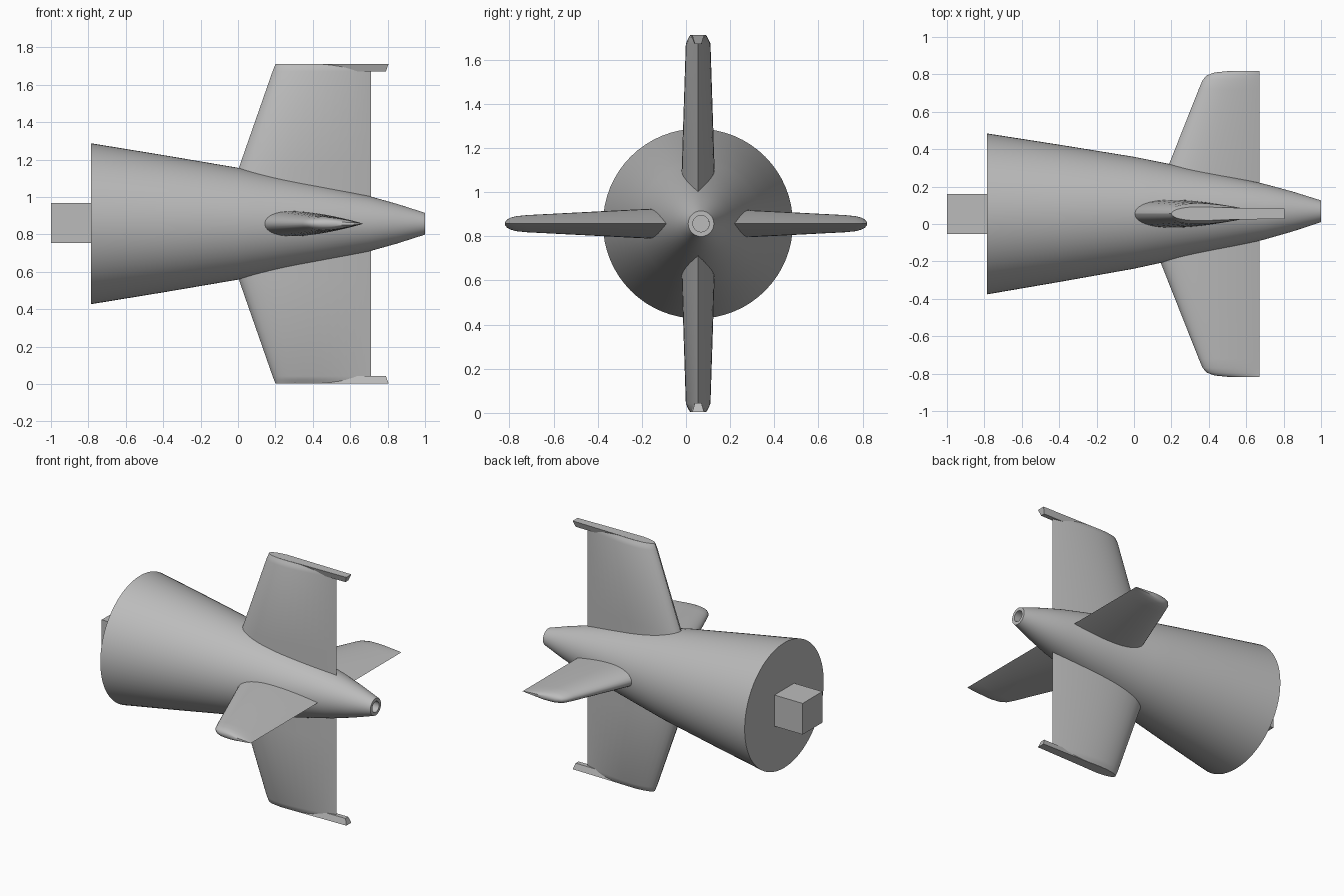
import bpy
import bmesh
import math

if "Cube" in bpy.data.objects:
    bpy.data.objects.remove(bpy.data.objects["Cube"], do_unlink=True)

GREY = (0.5, 0.5, 0.5, 1.0)
grey = bpy.data.materials.new("plain grey")
grey.diffuse_color = GREY
grey.use_nodes = True
grey.node_tree.nodes["Principled BSDF"].inputs["Base Color"].default_value = GREY

AXIS_Z = 0.857
AXIS_Y = 0.055


def loft(name, rings, angle=30):
    """Bridge closed rings of points in order and cap both ends."""
    bm = bmesh.new()
    loops = [[bm.verts.new(p) for p in ring] for ring in rings]
    for a, b in zip(loops, loops[1:]):
        for i in range(len(a)):
            j = (i + 1) % len(a)
            bm.faces.new((a[i], a[j], b[j], b[i]))
    bm.faces.new(loops[0])
    bm.faces.new(loops[-1])
    bmesh.ops.recalc_face_normals(bm, faces=bm.faces)
    mesh = bpy.data.meshes.new(name)
    bm.to_mesh(mesh)
    bm.free()
    mesh.materials.append(grey)
    obj = bpy.data.objects.new(name, mesh)
    bpy.context.collection.objects.link(obj)
    bpy.ops.object.select_all(action="DESELECT")
    obj.select_set(True)
    bpy.context.view_layer.objects.active = obj
    bpy.ops.object.shade_smooth_by_angle(angle=math.radians(angle))
    return obj


def foil(lead, trail, half, count=18):
    """Closed teardrop section as (x, offset) pairs."""
    def thick(t):
        return 10 * half * (0.2969 * math.sqrt(t) - 0.126 * t - 0.3516 * t**2
                            + 0.2843 * t**3 - 0.1036 * t**4)
    ts = [(1 - math.cos(math.pi * i / count)) / 2 for i in range(count + 1)]
    upper = [(lead + (trail - lead) * t, thick(t)) for t in ts]
    lower = [(x, -o) for x, o in upper[-2:0:-1]]
    return upper + lower


def place_upright(x, offset, span, side):
    return (x, AXIS_Y + offset, AXIS_Z + side * span)


def place_flat(x, offset, span, side):
    return (x, side * span, AXIS_Z + offset)


def fin(name, stations, place, side):
    rings = [[place(x, o, s, side) for x, o in foil(lead, trail, half)]
             for s, lead, trail, half in stations]
    return loft(name, rings)


# Tapered body with a shallow hole in its narrow end
body_profile = [(-0.785, 0.43), (-0.4, 0.367), (0.0, 0.299), (0.1, 0.278),
                (0.4, 0.215), (0.7, 0.148), (0.85, 0.106), (1.0, 0.058),
                (1.0, 0.037), (0.95, 0.037)]
SEGMENTS = 64
body_rings = []
for x, r in body_profile:
    centre = 0.054 + 0.014 * (x + 0.785) / 1.785
    turns = [2 * math.pi * i / SEGMENTS for i in range(SEGMENTS)]
    body_rings.append([(x, centre + r * math.cos(a), AXIS_Z + r * math.sin(a))
                       for a in turns])
loft("body", body_rings)

# Block on the wide end
block_rings = [[(x, 0.053 + 0.107 * a, 0.861 + 0.107 * b)
                for a, b in ((-1, -1), (1, -1), (1, 1), (-1, 1))]
               for x in (-1.0, -0.77)]
loft("end_block", block_rings)

# Fins: span, leading edge, trailing edge, half thickness
upright = [(0.05, -0.08, 0.71, 0.08), (0.3, 0.005, 0.71, 0.073),
           (0.815, 0.185, 0.71, 0.056), (0.835, 0.193, 0.71, 0.047),
           (0.853, 0.2, 0.71, 0.037)]
flat = [(0.05, 0.08, 0.67, 0.07), (0.2, 0.14, 0.67, 0.066),
        (0.72, 0.346, 0.67, 0.039), (0.77, 0.367, 0.67, 0.034),
        (0.795, 0.39, 0.67, 0.027), (0.81, 0.43, 0.67, 0.019),
        (0.819, 0.52, 0.67, 0.008)]
for label, side in (("upper", 1), ("lower", -1)):
    fin(label + "_fin", upright, place_upright, side)
    # Tip strip that runs out behind the fin
    inner = [(0.35, 0.02), (0.79, 0.015), (0.79, -0.015), (0.35, -0.02)]
    outer = [(0.3, 0.036), (0.805, 0.027), (0.805, -0.027), (0.3, -0.036)]
    loft(label + "_tip_strip",
         [[place_upright(x, o, s, side) for x, o in outline]
          for s, outline in ((0.813, inner), (0.854, outer))])
for label, side in (("left", 1), ("right", -1)):
    name = "back_fin" if side > 0 else "front_fin"
    fin(name, flat, place_flat, side)
